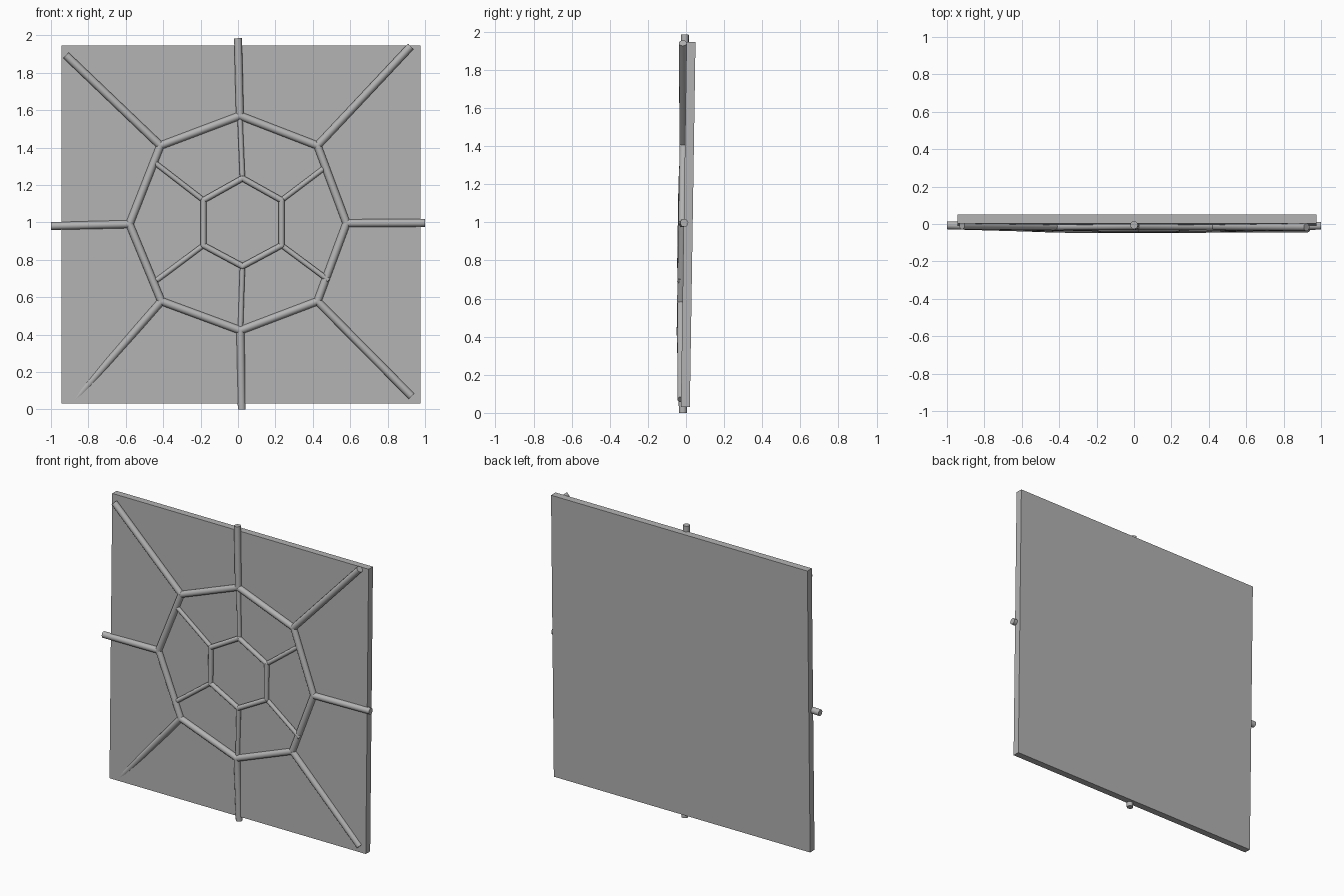
import bpy, bmesh
from mathutils import Vector, Matrix

cube = bpy.data.objects.get("Cube")
if cube:
    bpy.data.objects.remove(cube)

# One grey for everything
grey = bpy.data.materials.new("warm grey")
grey.use_nodes = True
COLOUR = (0.45, 0.45, 0.45, 1)
grey.diffuse_color = COLOUR
grey.node_tree.nodes["Principled BSDF"].inputs["Base Color"].default_value = COLOUR

TILT = 0.0155  # the panel leans back slightly


def finish(name, bm, smooth=True):
    mesh = bpy.data.meshes.new(name)
    bm.to_mesh(mesh)
    bm.free()
    mesh.materials.append(grey)
    obj = bpy.data.objects.new(name, mesh)
    bpy.context.collection.objects.link(obj)
    if smooth:
        bpy.ops.object.select_all(action='DESELECT')
        obj.select_set(True)
        bpy.context.view_layer.objects.active = obj
        bpy.ops.object.shade_smooth_by_angle(angle=0.7)
    return obj


def add_rod(bm, a, b, radius, extra=0.0):
    """Capped cylinder from a to b, lengthened by extra at both ends."""
    a, b = Vector(a), Vector(b)
    d = b - a
    m = Matrix.Translation((a + b) / 2) @ d.to_track_quat('Z', 'Y').to_matrix().to_4x4()
    bmesh.ops.create_cone(bm, cap_ends=True, segments=12, radius1=radius,
                          radius2=radius, depth=d.length + 2 * extra, matrix=m)


def rod(name, a, b, radius):
    bm = bmesh.new()
    add_rod(bm, a, b, radius)
    finish(name, bm)


def ring(name, points, radius, overlap):
    bm = bmesh.new()
    for a, b in zip(points, points[1:] + points[:1]):
        add_rod(bm, a, b, radius, overlap)
    finish(name, bm)


def leaning(x, z, y):
    """Point at depth y, shifted along the lean of the panel."""
    return (x, y + TILT * (z - 1), z)


# Back panel
bm = bmesh.new()
bmesh.ops.create_cube(bm, size=1, matrix=Matrix.Diagonal((1.918, 0.047, 1.915, 1)))
bmesh.ops.transform(bm, verts=bm.verts, matrix=Matrix.Translation((0.016, 0.0115, 0.988))
                    @ Matrix.Rotation(-TILT, 4, 'X'))
finish("back_panel", bm, smooth=False)

# Eight-sided outer ring, clockwise from the top
octagon = [leaning(x, z, -0.019) for x, z in (
    (0.01, 1.57), (0.425, 1.41), (0.58, 0.995), (0.425, 0.578),
    (0.013, 0.422), (-0.41, 0.578), (-0.58, 0.99), (-0.415, 1.41))]
ring("outer_ring", octagon, 0.021, 0.006)

# Six-sided inner ring, clockwise from the top
hexagon = [leaning(x, z, -0.027) for x, z in (
    (0.024, 1.235), (0.233, 1.118), (0.233, 0.877),
    (0.024, 0.765), (-0.185, 0.877), (-0.185, 1.118))]
ring("inner_ring", hexagon, 0.016, 0.006)

# Outer spokes from the octagon corners to the edges and corners of the panel
outer_ends = {
    "top": (0.0, -0.006, 1.984), "upper_left": (0.923, -0.017, 1.94),
    "left": (1.0, -0.009, 0.997), "lower_left": (0.928, -0.024, 0.07),
    "bottom": (0.02, -0.016, 0.0), "lower_right": (-0.87, -0.006, 0.053),
    "right": (-1.0, -0.007, 0.98), "upper_right": (-0.92, -0.008, 1.893)}
for start, (side, end) in zip(octagon, outer_ends.items()):
    rod("outer_spoke_" + side, start, end, 0.021)

# Thinner inner spokes between the two rings
inner_ends = {
    "top": (0.01, -0.008, 1.57), "upper_left": (0.48, -0.014, 1.305),
    "lower_left": (0.485, -0.032, 0.69), "bottom": (0.013, -0.022, 0.422),
    "lower_right": (-0.435, -0.024, 0.69), "upper_right": (-0.44, -0.018, 1.315)}
for start, (side, end) in zip(hexagon, inner_ends.items()):
    rod("inner_spoke_" + side, Vector(start) + Vector((0, 0.004, 0)), end, 0.014)
